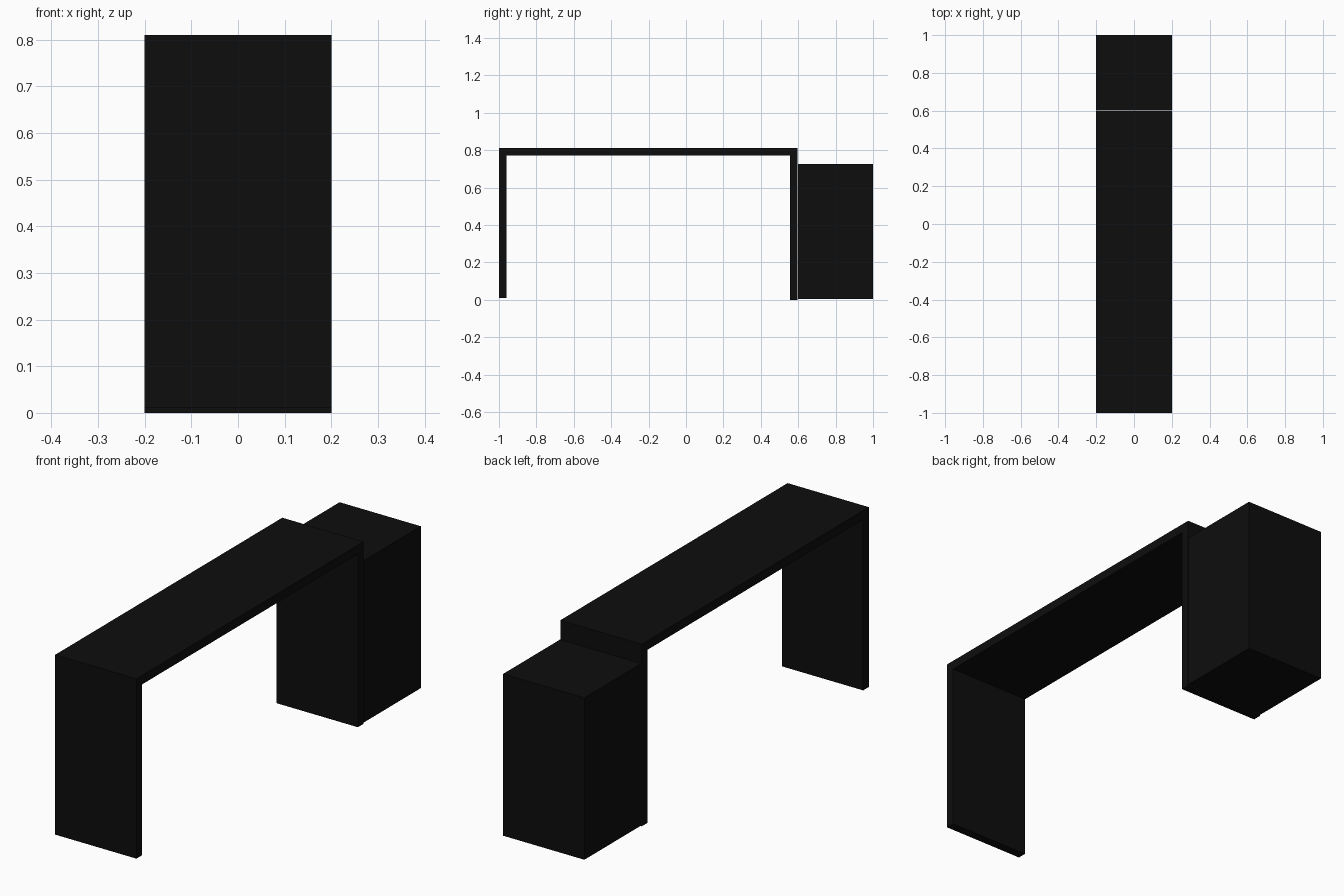
import bpy

cube = bpy.data.objects.get("Cube")
if cube:
    bpy.data.objects.remove(cube, do_unlink=True)

black = bpy.data.materials.new("matte_black")
black.use_nodes = True
colour = (0.004, 0.004, 0.004, 1)
black.diffuse_color = colour
black.node_tree.nodes["Principled BSDF"].inputs["Base Color"].default_value = colour

WIDTH = 0.4


def slab(name, y, z):
    """Box spanning the full width between the given y and z limits."""
    bpy.ops.mesh.primitive_cube_add(
        size=1, location=(0, sum(y) / 2, sum(z) / 2))
    ob = bpy.context.object
    ob.name = name
    ob.scale = (WIDTH, y[1] - y[0], z[1] - z[0])
    bpy.ops.object.transform_apply(location=False, rotation=False, scale=True)
    ob.data.materials.append(black)
    return ob


# Desk: thin top carried by two panel legs
slab("desk_top", (-1.0, 0.597), (0.77, 0.81))
slab("front_leg", (-1.0, -0.96), (0.01, 0.77))
slab("back_leg", (0.557, 0.597), (0.0, 0.77))

# Cabinet standing beside the back leg
slab("side_cabinet", (0.6, 1.0), (0.005, 0.725))
